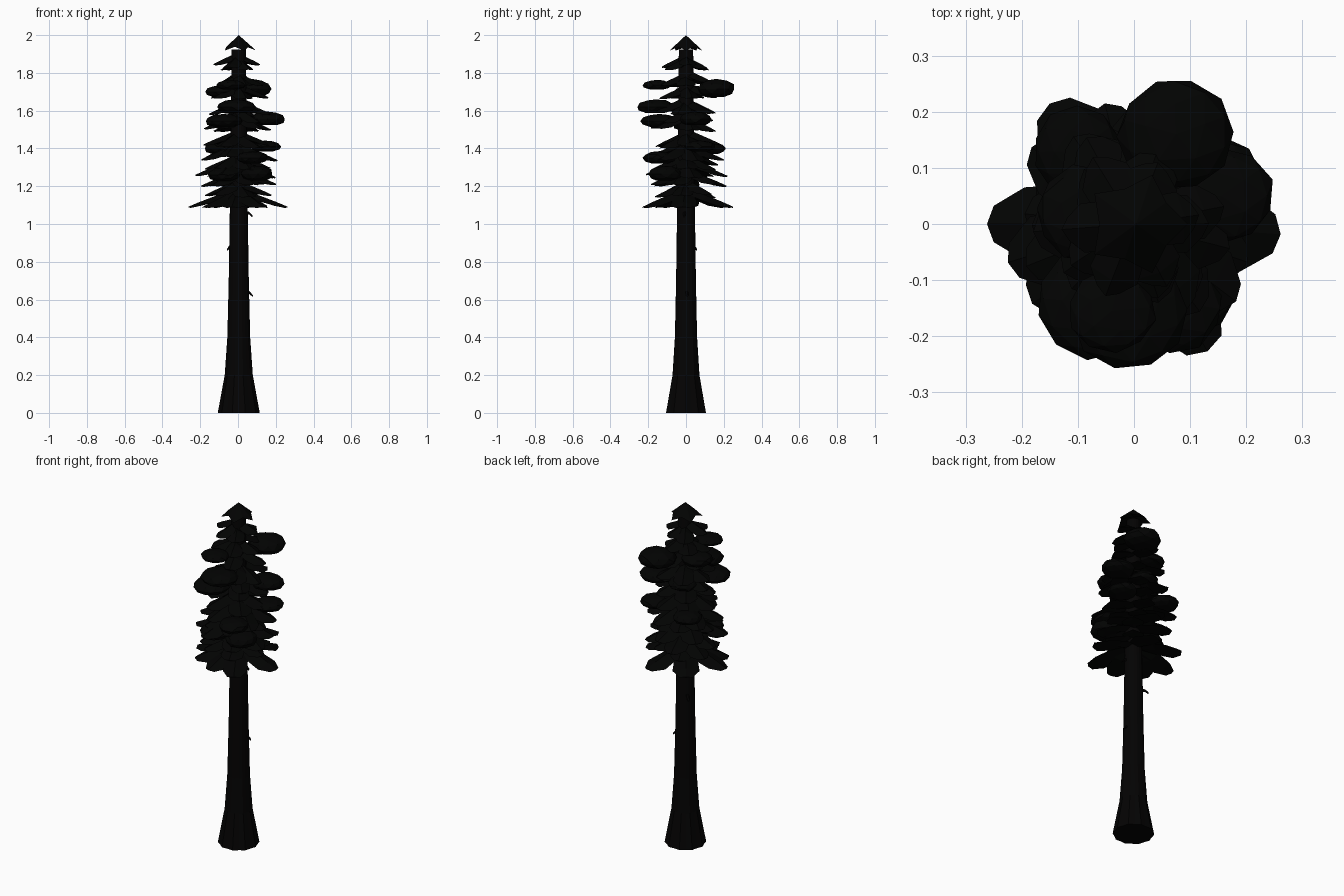
import bpy, bmesh, math, random
from mathutils import Vector, Matrix

if "Cube" in bpy.data.objects:
    bpy.data.objects.remove(bpy.data.objects["Cube"])

random.seed(5)
AXIS = 0.004  # trunk sits slightly right of the bounding centre


def material(name, rgb):
    m = bpy.data.materials.new(name)
    m.diffuse_color = (*rgb, 1)
    m.use_nodes = True
    m.node_tree.nodes["Principled BSDF"].inputs["Base Color"].default_value = m.diffuse_color
    return m


BARK = material("bark", (0.001, 0.0008, 0.0008))
LEAF = material("foliage", (0.0006, 0.0008, 0.0006))


def finish(name, bm, mat):
    bmesh.ops.recalc_face_normals(bm, faces=bm.faces)
    me = bpy.data.meshes.new(name)
    bm.to_mesh(me)
    bm.free()
    me.materials.append(mat)
    ob = bpy.data.objects.new(name, me)
    bpy.context.collection.objects.link(ob)
    return ob


def loft(bm, rings):
    rows = [[bm.verts.new(p) for p in r] for r in rings]
    n = len(rows[0])
    for a, b in zip(rows, rows[1:]):
        for i in range(n):
            j = (i + 1) % n
            bm.faces.new((a[i], a[j], b[j], b[i]))
    bm.faces.new(rows[0][::-1])
    bm.faces.new(rows[-1])


# Trunk: flared, lightly fluted base tapering upward
SIDES = 20
profile = [(0, .109, .05), (.2, .0735, .03), (.4, .060, .02), (.7, .053, .01),
           (1.1, .047, 0), (1.55, .042, 0), (1.925, .038, 0)]
rings = []
for z, r, flute in profile:
    ring = []
    for i in range(SIDES):
        a = math.tau * i / SIDES
        rr = r * (1 + flute * (.4 if i % 2 == 0 else -1))
        ring.append((AXIS + rr * math.cos(a), rr * math.sin(a), z))
    rings.append(ring)
bm = bmesh.new()
loft(bm, rings)
finish("trunk", bm, BARK)

# Dead branch stubs on the bare trunk
for k, (deg, z) in enumerate([(-8, 1.06), (135, .885), (5, .64)]):
    bm = bmesh.new()
    d = Vector((math.cos(math.radians(deg)), math.sin(math.radians(deg)), 0))
    s = Vector((-d.y, d.x, 0))
    up = Vector((0, 0, 1))
    path = [(.035, 0, .009), (.06, -.003, .008), (.078, -.02, .006)]
    loft(bm, [[d * r + up * (z + dz) + (s * math.cos(a) + up * math.sin(a)) * w
               for a in (i * math.tau / 5 for i in range(5))] for r, dz, w in path])
    finish(f"branch_stub_{k + 1}", bm, BARK)


# Drooping wedge-shaped fans: thick at the trunk, thin at the blunt tip
def fan(bm, deg, tip_z, length, width):
    rot = Matrix.Rotation(math.radians(deg), 3, 'Z')
    rise = .30 * length
    stations = [(.08, .6, .024), (.45, 1.0, .016), (.78, 1.05, .009), (1, .5, .002)]
    rows = []
    for t, w, h in stations:
        z = tip_z + rise * (1 - t)
        hw = width * w * random.uniform(.92, 1.08)
        x = t * length
        back = x - .012 * t
        rows.append([rot @ Vector(p) for p in (
            (back, -hw, z - .010 * w), (x, 0, z - h), (back, hw, z - .010 * w), (x, 0, z + h))])
    loft(bm, rows)


tiers = [(1.09, .262, [180, 218, 262, 300, 356, 72, 125])]
for z, r, n in [(1.145, .19, 6), (1.20, .215, 6), (1.255, .235, 6), (1.30, .19, 6),
                (1.345, .22, 6), (1.41, .20, 6), (1.495, .20, 6), (1.54, .16, 5),
                (1.59, .175, 6), (1.67, .165, 5), (1.74, .15, 5), (1.83, .135, 6)]:
    start = random.uniform(0, 360)
    tiers.append((z, r, [start + 360 * i / n + random.uniform(-8, 8) for i in range(n)]))
for k, (z, r, angles) in enumerate(tiers):
    bm = bmesh.new()
    for deg in angles:
        length = r * (random.uniform(.86, 1.04) if k else (.88 if 200 < deg < 290 else 1))
        fan(bm, deg, z + random.uniform(-.012, .015) * (k > 0), length, .022 + .17 * r)
    finish(f"branch_tier_{k + 1}", bm, LEAF)

# Flattened foliage clumps: centre, horizontal radii, half height
clumps = [
    (.075, .16, 1.715, .105, .103, .052), (-.04, -.155, 1.735, .08, .075, .028),
    (-.09, .02, 1.70, .085, .085, .035), (-.01, -.16, 1.62, .105, .10, .040),
    (-.075, -.14, 1.545, .10, .10, .038), (.155, .05, 1.555, .095, .088, .040),
    (-.10, .13, 1.40, .08, .08, .036), (.145, .075, 1.41, .082, .085, .032),
    (.075, -.14, 1.35, .085, .088, .036), (.10, -.11, 1.265, .088, .09, .045),
    (-.075, -.10, 1.26, .085, .09, .040), (-.02, .06, 1.55, .08, .075, .035),
]
for k, (x, y, z, rx, ry, rz) in enumerate(clumps):
    bm = bmesh.new()
    bmesh.ops.create_icosphere(bm, subdivisions=2, radius=1)
    spin = Matrix.Rotation(random.uniform(0, math.tau), 3, 'Z')
    for v in bm.verts:
        p = spin @ v.co * random.uniform(.95, 1.04)
        v.co = Vector((x + p.x * rx, y + p.y * ry, z + max(p.z, -.8) * rz))
    finish(f"foliage_clump_{k + 1}", bm, LEAF)

# Pointed tip: small jagged cap with hollow underside
bm = bmesh.new()
top = bm.verts.new((AXIS, 0, 2))
under = bm.verts.new((AXIS, 0, 1.955))
rim = []
for i in range(10):
    a = math.tau * i / 10
    r, z = (.092, 1.918) if i % 2 == 0 else (.066, 1.938)
    rim.append(bm.verts.new((AXIS + r * math.cos(a), r * math.sin(a), z)))
for i in range(10):
    j = (i + 1) % 10
    bm.faces.new((top, rim[i], rim[j]))
    bm.faces.new((under, rim[j], rim[i]))
finish("treetop", bm, LEAF)
